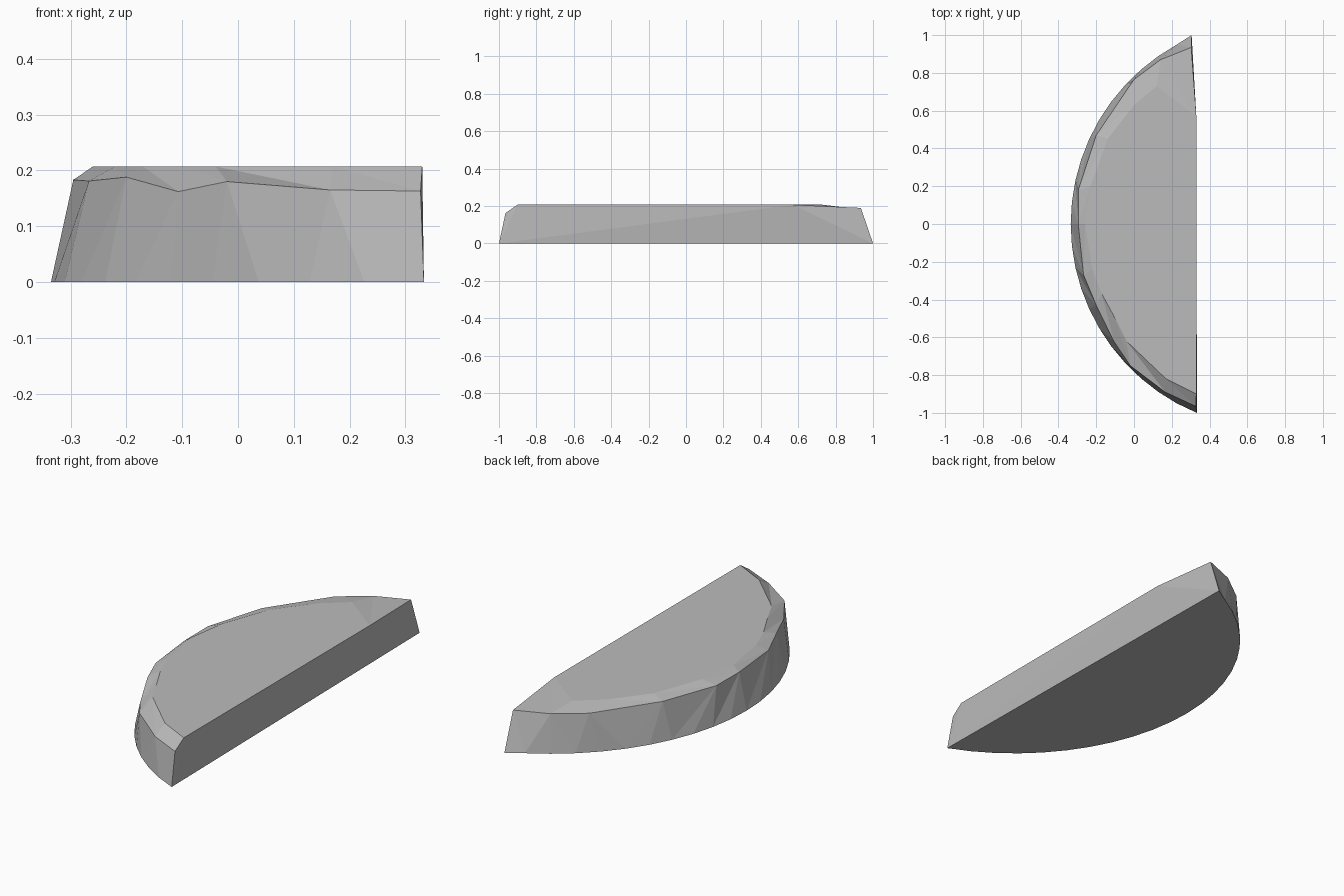
import bpy, bmesh, math

cube = bpy.data.objects.get("Cube")
if cube:
    bpy.data.objects.remove(cube)

grey = bpy.data.materials.new("stone grey")
grey.use_nodes = True
colour = (0.5, 0.5, 0.5, 1)
grey.diffuse_color = colour
grey.node_tree.nodes["Principled BSDF"].inputs["Base Color"].default_value = colour

# Worn upper rim, from the front tip round to the back tip
shoulder = [(0.327, -0.965, 0.163), (0.165, -0.89, 0.165), (-0.02, -0.75, 0.18),
            (-0.107, -0.62, 0.162), (-0.2, -0.43, 0.188), (-0.267, -0.27, 0.181),
            (-0.295, 0, 0.183), (-0.295, 0.18, 0.184), (-0.2, 0.47, 0.19),
            (0, 0.765, 0.19), (0.14, 0.87, 0.19), (0.303, 0.935, 0.19)]
# Outline of the flat top
crown = [(0.33, -0.9), (0.17, -0.82), (-0.04, -0.62), (-0.1, -0.5), (-0.17, -0.37),
         (-0.22, -0.24), (-0.26, 0), (-0.23, 0.2), (-0.14, 0.45), (0, 0.63),
         (0.12, 0.73), (0.33, 0.57)]
TOP = 0.207

# Base arc has two segments for each rim segment
radius, centre_x = 1.084, 0.749
steps = 2 * (len(shoulder) - 1)
half_angle = math.asin(1 / radius)
base = []
for i in range(steps + 1):
    a = half_angle * (2 * i / steps - 1)
    base.append((centre_x - radius * math.cos(a), radius * math.sin(a), 0))
base[0], base[-1] = (0.333, -1, 0), (0.305, 1, 0)

bm = bmesh.new()
b = [bm.verts.new(p) for p in base]
s = [bm.verts.new(p) for p in shoulder]
t = [bm.verts.new((x, y, TOP)) for x, y in crown]

# Curved wall and bevelled rim
for i in range(len(s) - 1):
    j = 2 * i
    for face in ((b[j], s[i], b[j + 1]), (b[j + 1], s[i], s[i + 1]),
                 (b[j + 1], s[i + 1], b[j + 2]),
                 (s[i], t[i], t[i + 1]), (s[i], t[i + 1], s[i + 1])):
        bm.faces.new(face)

# Top, underside and straight cut side
bm.faces.new(t)
bm.faces.new(b)
for face in ((b[0], t[-1], t[0]), (b[0], t[0], s[0]),
             (b[0], b[-1], t[-1]), (b[-1], s[-1], t[-1])):
    bm.faces.new(face)
bmesh.ops.recalc_face_normals(bm, faces=bm.faces)

mesh = bpy.data.meshes.new("half_round_slab")
bm.to_mesh(mesh)
bm.free()
mesh.materials.append(grey)
slab = bpy.data.objects.new("half_round_slab", mesh)
bpy.context.collection.objects.link(slab)
